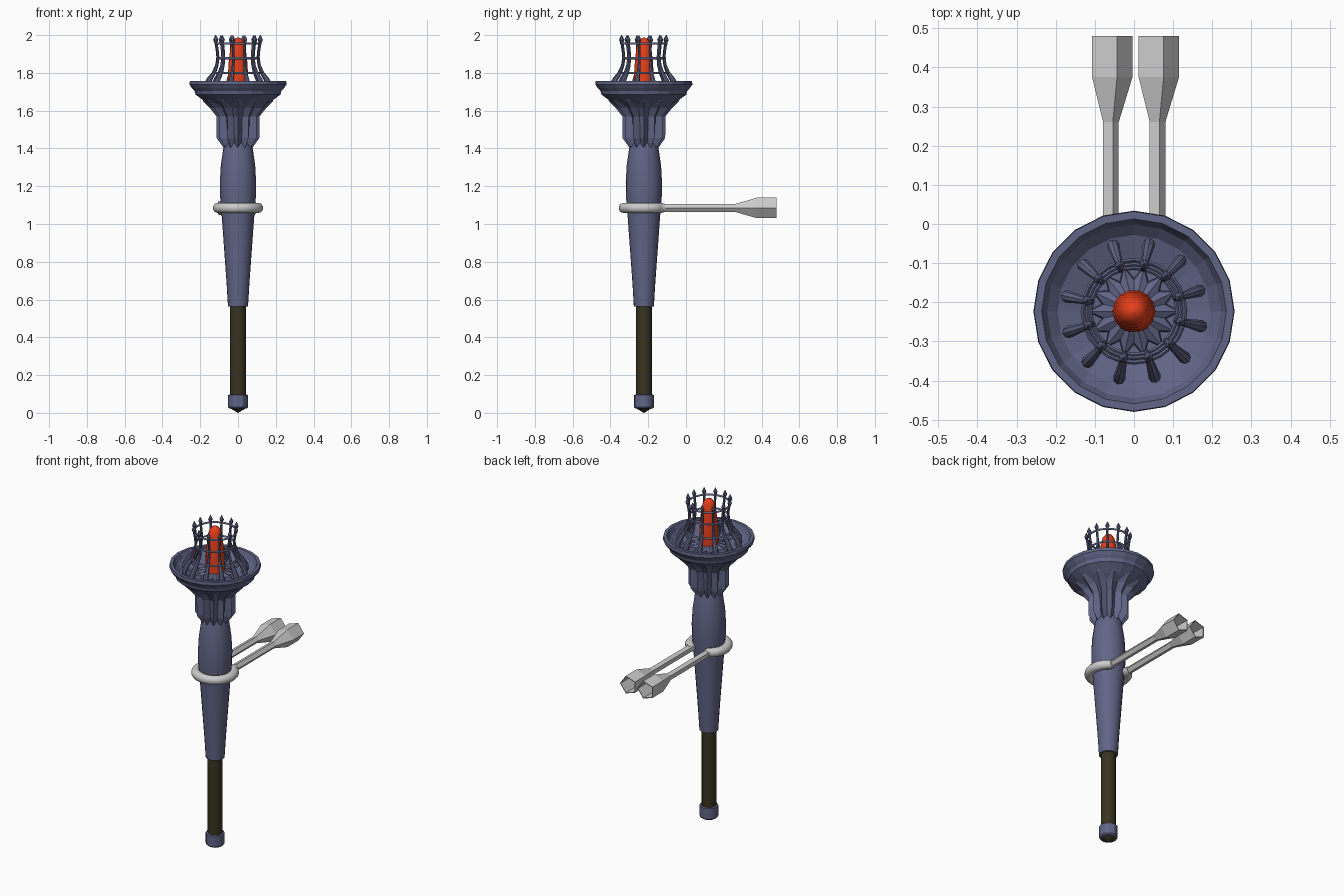
import bpy, bmesh, math
from mathutils import Vector

if "Cube" in bpy.data.objects:
    bpy.data.objects.remove(bpy.data.objects["Cube"])

CY = -0.223  # torch axis


def material(name, rgb):
    m = bpy.data.materials.new(name)
    m.diffuse_color = (*rgb, 1)
    m.use_nodes = True
    m.node_tree.nodes["Principled BSDF"].inputs["Base Color"].default_value = m.diffuse_color
    return m


SLATE = material("slate_metal", (0.12, 0.13, 0.24))
RED = material("flame_red", (0.8, 0.05, 0.01))
BROWN = material("dark_wood", (0.04, 0.033, 0.015))


def loft(bm, rings, caps=True, closed=False):
    """Skin a list of equal-length point rings."""
    vs = [[bm.verts.new(p) for p in ring] for ring in rings]
    n = len(vs[0])
    pairs = list(zip(vs, vs[1:])) + ([(vs[-1], vs[0])] if closed else [])
    for a, b in pairs:
        for i in range(n):
            j = (i + 1) % n
            bm.faces.new((a[i], a[j], b[j], b[i]))
    if caps and not closed:
        bm.faces.new(vs[0][::-1])
        bm.faces.new(vs[-1])


def finish(bm, name, mat=None, smooth=None):
    bmesh.ops.remove_doubles(bm, verts=bm.verts, dist=1e-5)
    bmesh.ops.recalc_face_normals(bm, faces=bm.faces)
    me = bpy.data.meshes.new(name)
    bm.to_mesh(me)
    bm.free()
    ob = bpy.data.objects.new(name, me)
    bpy.context.collection.objects.link(ob)
    if mat:
        me.materials.append(mat)
    if smooth:
        bpy.ops.object.select_all(action='DESELECT')
        ob.select_set(True)
        bpy.context.view_layer.objects.active = ob
        bpy.ops.object.shade_smooth_by_angle(angle=math.radians(smooth))
    return ob


def polar(r, a, z):
    return Vector((r * math.cos(a), CY + r * math.sin(a), z))


def lathe(name, profile, n, mat=None, smooth=None):
    """Profile of (radius, z), or (ridge radius, groove radius, z) for a star section."""
    bm = bmesh.new()
    rings = []
    for p in profile:
        rings.append([polar(p[0] if i % 2 == 0 else p[-2], math.tau * i / n, p[-1])
                      for i in range(n)])
    loft(bm, rings)
    return finish(bm, name, mat, smooth)


def tube(bm, path, radii, n, closed=False):
    """Sweep a round section along a path."""
    rings, m = [], len(path)
    for k, p in enumerate(path):
        if closed:
            t = path[(k + 1) % m] - path[k - 1]
        else:
            t = path[min(k + 1, m - 1)] - path[max(k - 1, 0)]
        t.normalize()
        # side vector stays tangential to the torch for bars, vertical for hoops
        ref = Vector((0, 0, 1)) if abs(t.z) < 0.01 else Vector((CY - p.y, p.x, 0)).normalized()
        u = (ref - t * ref.dot(t)).normalized()
        v = t.cross(u)
        r = radii[k] if isinstance(radii, list) else radii
        rings.append([p + (u * math.cos(a) + v * math.sin(a)) * r
                      for a in (math.tau * i / n for i in range(n))])
    loft(bm, rings, closed=closed)


# Handle: pommel tip, end cap, shaft
lathe("pommel_tip", [(0.001, 0), (0.042, 0.025), (0.042, 0.04)], 12, BROWN)
lathe("end_cap", [(0.046, 0.022), (0.053, 0.03), (0.053, 0.095), (0.042, 0.097)], 12, SLATE, 30)
lathe("handle_shaft", [(0.042, 0.03), (0.042, 0.58)], 12, BROWN, 40)

# Tapered torch body
lathe("torch_body", [(0.045, 0.562), (0.053, 0.562), (0.060, 0.68), (0.073, 0.86), (0.086, 1.04),
                     (0.095, 1.15), (0.096, 1.22), (0.091, 1.31), (0.078, 1.40), (0.07, 1.43)],
      20, SLATE, 40)

# Pleated capital under the dish
lathe("fluted_capital", [(0.074, 0.060, 1.40), (0.113, 0.075, 1.455), (0.114, 0.088, 1.57),
                         (0.150, 0.120, 1.615), (0.185, 0.165, 1.65), (0.19, 0.19, 1.67)],
      24, SLATE)

# Dish with a stepped rim and hollow inside
lathe("fire_dish", [(0.11, 1.61), (0.17, 1.645), (0.225, 1.685), (0.23, 1.705), (0.244, 1.72),
                    (0.257, 1.738), (0.255, 1.757), (0.236, 1.757), (0.222, 1.725),
                    (0.195, 1.70), (0.12, 1.675)], 20, SLATE)

# Pleated bed around the flame
lathe("pleated_bed", [(0.12, 0.085, 1.672), (0.115, 0.08, 1.70), (0.045, 0.04, 1.72)], 28, SLATE)

# Flame
lathe("flame", [(0.055, 1.69), (0.054, 1.78), (0.049, 1.86), (0.042, 1.92), (0.034, 1.96),
                (0.020, 1.98), (0.001, 1.988)], 14, RED, 40)

# Cage: curved bars with swollen feet and pointed finials
BARS = 12
bm = bmesh.new()
bar = [(0.150, 1.685, 0.012), (0.176, 1.70, 0.016), (0.176, 1.73, 0.016), (0.155, 1.768, 0.013),
       (0.132, 1.80, 0.010), (0.116, 1.84, 0.008), (0.110, 1.88, 0.007), (0.114, 1.92, 0.007),
       (0.121, 1.965, 0.007)]
finial = [(0.121, 1.952, 0.004), (0.122, 1.975, 0.013), (0.123, 2.0, 0.001)]
for i in range(BARS):
    ang = math.radians(17.5) + math.tau * i / BARS
    for pts, sides in ((bar, 8), (finial, 6)):
        tube(bm, [polar(r, ang, z) for r, z, _ in pts], [p[2] for p in pts], sides)
finish(bm, "cage_bars", SLATE, 40)

# Cage hoops
bm = bmesh.new()
for r, z in ((0.131, 1.80), (0.111, 1.878), (0.120, 1.955)):
    tube(bm, [polar(r, math.tau * i / 24, z) for i in range(24)], 0.006, 6, closed=True)
finish(bm, "cage_hoops", SLATE, 60)

# Wall bracket: open collar round the front of the body
Z, RING, ARM_X = 1.085, 0.107, 0.06
start = math.pi - math.acos(ARM_X / RING)
sweep = math.tau - 2 * (start - math.pi / 2)
bm = bmesh.new()
path = [polar(RING, start + sweep * i / 24, Z) for i in range(25)]
path = [Vector((-ARM_X, CY + 0.115, Z))] + path + [Vector((ARM_X, CY + 0.115, Z))]
tube(bm, path, [0.021] + [0.027] * 25 + [0.021], 10)
finish(bm, "bracket_collar", None, 50)

# Wall bracket: five-sided arms ending in hollow sockets
for side, x in (("left", -0.061), ("right", 0.058)):
    bm = bmesh.new()
    sections = [(-0.13, 0.022), (0.26, 0.022), (0.375, 0.057), (0.48, 0.057),
                (0.48, 0.052), (0.38, 0.052), (0.28, 0.014)]
    loft(bm, [[Vector((x + r * math.cos(math.tau * i / 5), y, Z + r * math.sin(math.tau * i / 5)))
               for i in range(5)] for y, r in sections])
    finish(bm, "bracket_arm_" + side)
